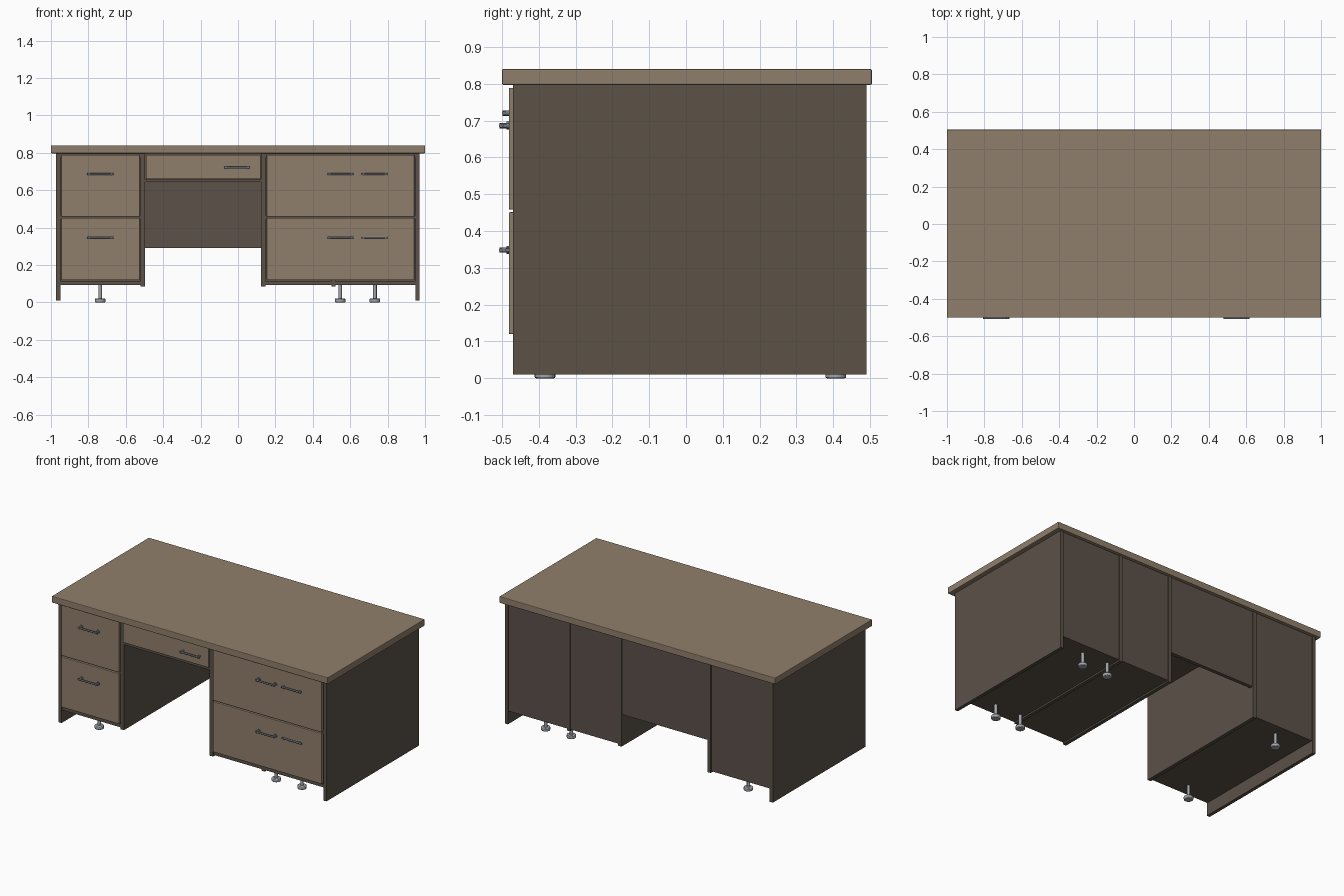
import bpy
import math
from mathutils import Vector

if "Cube" in bpy.data.objects:
    bpy.data.objects.remove(bpy.data.objects["Cube"])


def material(name, rgb):
    m = bpy.data.materials.new(name)
    m.diffuse_color = (*rgb, 1)
    m.use_nodes = True
    m.node_tree.nodes["Principled BSDF"].inputs["Base Color"].default_value = m.diffuse_color
    return m


TAN = material("tan laminate", (0.28, 0.213, 0.148))
DARK = material("dark brown board", (0.106, 0.085, 0.064))
PANEL = material("dark umber panel", (0.106, 0.082, 0.068))
METAL = material("light metal", (0.36, 0.37, 0.40))
STEEL = material("handle steel", (0.17, 0.19, 0.22))


def box(name, x, y, z, mat, bevel=0.0):
    """Box given by its (min, max) range on each axis."""
    bpy.ops.mesh.primitive_cube_add(size=1)
    o = bpy.context.object
    o.name = name
    for v in o.data.vertices:
        v.co = Vector([(r[0] + r[1]) / 2 + c * (r[1] - r[0])
                       for r, c in zip((x, y, z), v.co)])
    o.data.materials.append(mat)
    if bevel:
        b = o.modifiers.new("soft edges", 'BEVEL')
        b.width = bevel
        b.segments = 2
    return o


def rod(name, start, end, radius, mat, sides=16, bevel=0.0):
    """Cylinder between two points."""
    a, b = Vector(start), Vector(end)
    bpy.ops.mesh.primitive_cylinder_add(
        vertices=sides, radius=radius, depth=(b - a).length,
        location=(a + b) / 2,
        rotation=(b - a).to_track_quat('Z', 'Y').to_euler())
    o = bpy.context.object
    o.name = name
    o.data.materials.append(mat)
    if bevel:
        m = o.modifiers.new("soft edges", 'BEVEL')
        m.width = bevel
        m.segments = 2
    bpy.ops.object.shade_smooth_by_angle(angle=math.radians(35))
    return o


def handle(name, cx, z, front):
    """Bar handle on two collared posts."""
    bar_y = front - 0.021
    rod(name + "_bar", (cx - 0.07, bar_y, z), (cx + 0.07, bar_y, z), 0.0055, STEEL, 12)
    for s in (-1, 1):
        px = cx + s * 0.06
        rod(name + "_post", (px, front + 0.005, z), (px, bar_y - 0.004, z), 0.007, STEEL, 12)
        rod(name + "_collar", (px, front + 0.005, z), (px, front - 0.005, z), 0.011, STEEL, 12)


def foot(cx, cy):
    """Levelling foot: threaded stem on a round pad."""
    rod("foot_pad", (cx, cy, 0), (cx, cy, 0.021), 0.028, METAL, 20, 0.004)
    rod("foot_stem", (cx, cy, 0.015), (cx, cy, 0.1), 0.010, METAL, 12)


BACK, FRONT, TOP = 0.49, -0.47, 0.798
DEPTH = (FRONT, BACK)

# Desk top
box("desk_top", (-1, 1), (-0.5, 0.505), (TOP - 0.001, 0.84), TAN, 0.004)

# Outer side panels reach nearly to the floor, inner ones stop higher
box("left_outer_side", (-0.972, -0.95), DEPTH, (0.01, TOP), DARK)
box("right_outer_side", (0.948, 0.97), DEPTH, (0.01, TOP), DARK)
box("left_inner_side", (-0.522, -0.498), DEPTH, (0.084, TOP), DARK)
box("right_inner_side", (0.124, 0.148), DEPTH, (0.084, TOP), DARK)
box("right_divider", (0.499, 0.521), (FRONT + 0.003, BACK), (0.084, TOP), DARK)

# Pedestals: floor, back and front rails, between given side panels
for name, x0, x1 in (("left", -0.95, -0.522),
                     ("right_near", 0.148, 0.499),
                     ("right_far", 0.521, 0.948)):
    box(name + "_floor", (x0, x1), (FRONT + 0.004, BACK - 0.008), (0.094, 0.114), DARK)
    box(name + "_back", (x0, x1), (0.465, BACK - 0.006), (0.094, TOP), PANEL)
    for z in (0.455, 0.785):
        box(name + "_rail", (x0, x1), (FRONT + 0.004, FRONT + 0.03),
            (z - 0.012, z + 0.012), DARK)

# Pedestal drawer fronts with handles
for name, x0, x1 in (("left", -0.945, -0.527), ("right", 0.153, 0.943)):
    for level, z0, z1 in (("lower", 0.12, 0.451), ("upper", 0.458, 0.789)):
        label = name + "_" + level
        box(label + "_drawer", (x0, x1), (-0.481, -0.462), (z0, z1), TAN, 0.003)
        handle(label + "_handle", (x0 + x1) / 2, z1 - 0.103, -0.482)
for z in (0.348, 0.686):
    handle("right_second_handle", 0.73, z, -0.471 if z > 0.5 else -0.464)

# Shallow centre drawer over the kneehole
box("centre_drawer", (-0.493, 0.121), (-0.476, -0.458), (0.66, 0.789), TAN, 0.003)
box("centre_drawer_shelf", (-0.498, 0.124), (FRONT + 0.003, 0.46), (0.643, 0.658), DARK)
handle("centre_handle", -0.005, 0.72, -0.473)

# Modesty panel closing the back of the kneehole
box("modesty_panel", (-0.498, 0.124), (0.46, BACK - 0.006), (0.292, TOP), PANEL)

# Levelling feet
for fx in (-0.737, 0.546, 0.732):
    for fy in (-0.383, 0.407):
        foot(fx, fy)
